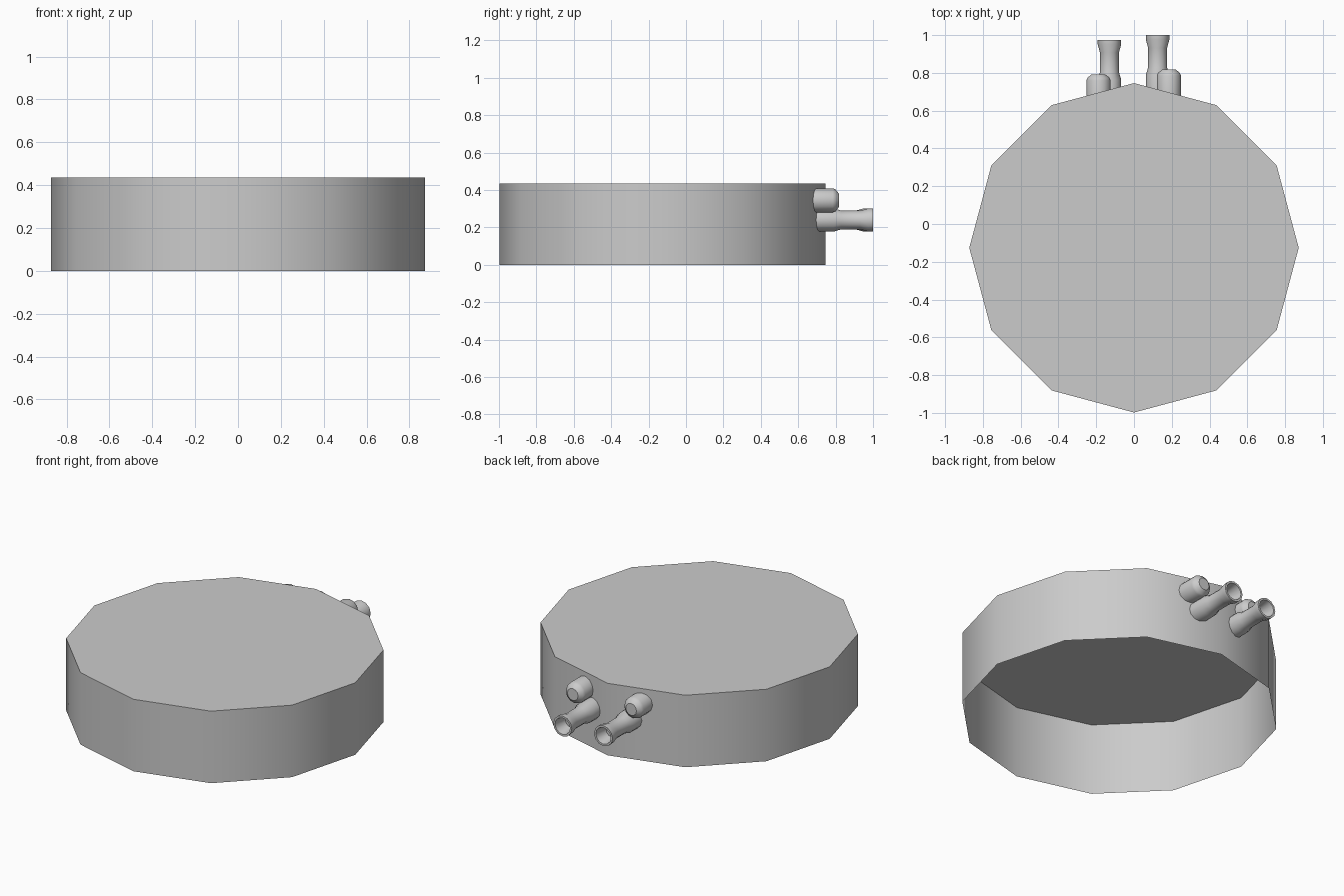
import bpy, bmesh, math

if "Cube" in bpy.data.objects:
    bpy.data.objects.remove(bpy.data.objects["Cube"])


def lathe(name, profile, sides, origin, axis="Y", angle=35):
    """Revolve (radius, distance) points; radius 0 closes an end."""
    bm = bmesh.new()
    rings = []
    for r, d in profile:
        ring = []
        for i in range(1 if r == 0 else sides):
            a = 2 * math.pi * i / sides
            u, v = r * math.cos(a), r * math.sin(a)
            ring.append(bm.verts.new((u, v, d) if axis == "Z" else (-u, d, v)))
        rings.append(ring)
    for a, b in zip(rings, rings[1:]):
        if len(b) == 1:
            bm.faces.new(a)
            bm.verts.remove(b[0])
            break
        for i in range(sides):
            j = (i + 1) % sides
            bm.faces.new((a[i], a[j], b[j], b[i]))
    mesh = bpy.data.meshes.new(name)
    bm.to_mesh(mesh)
    bm.free()
    obj = bpy.data.objects.new(name, mesh)
    obj.location = origin
    bpy.context.collection.objects.link(obj)
    bpy.context.view_layer.objects.active = obj
    obj.select_set(True)
    bpy.ops.object.shade_smooth_by_angle(angle=math.radians(angle))
    obj.select_set(False)
    return obj


# Twelve-sided drum, open underneath
lathe("drum", [(0.872, 0), (0.872, 0.435), (0, 0.435)], 12, (0, -0.126, 0), "Z")

# Hose nozzle with flared, hollow mouth, and the rounded plug above it
nozzle = [(0.062, 0.0), (0.062, 0.12), (0.05, 0.16), (0.05, 0.262), (0.062, 0.305),
          (0.062, 0.33), (0.05, 0.33), (0.038, 0.25), (0, 0.25)]
plug = [(0.064, 0.0), (0.064, 0.115), (0.058, 0.13), (0.036, 0.147), (0, 0.147)]

for side, nx, px, y in (("left", -0.13, -0.188, 0.645), ("right", 0.125, 0.185, 0.67)):
    lathe(side + "_nozzle", nozzle, 12, (nx, y, 0.24))
    lathe(side + "_plug", plug, 12, (px, y, 0.345))
